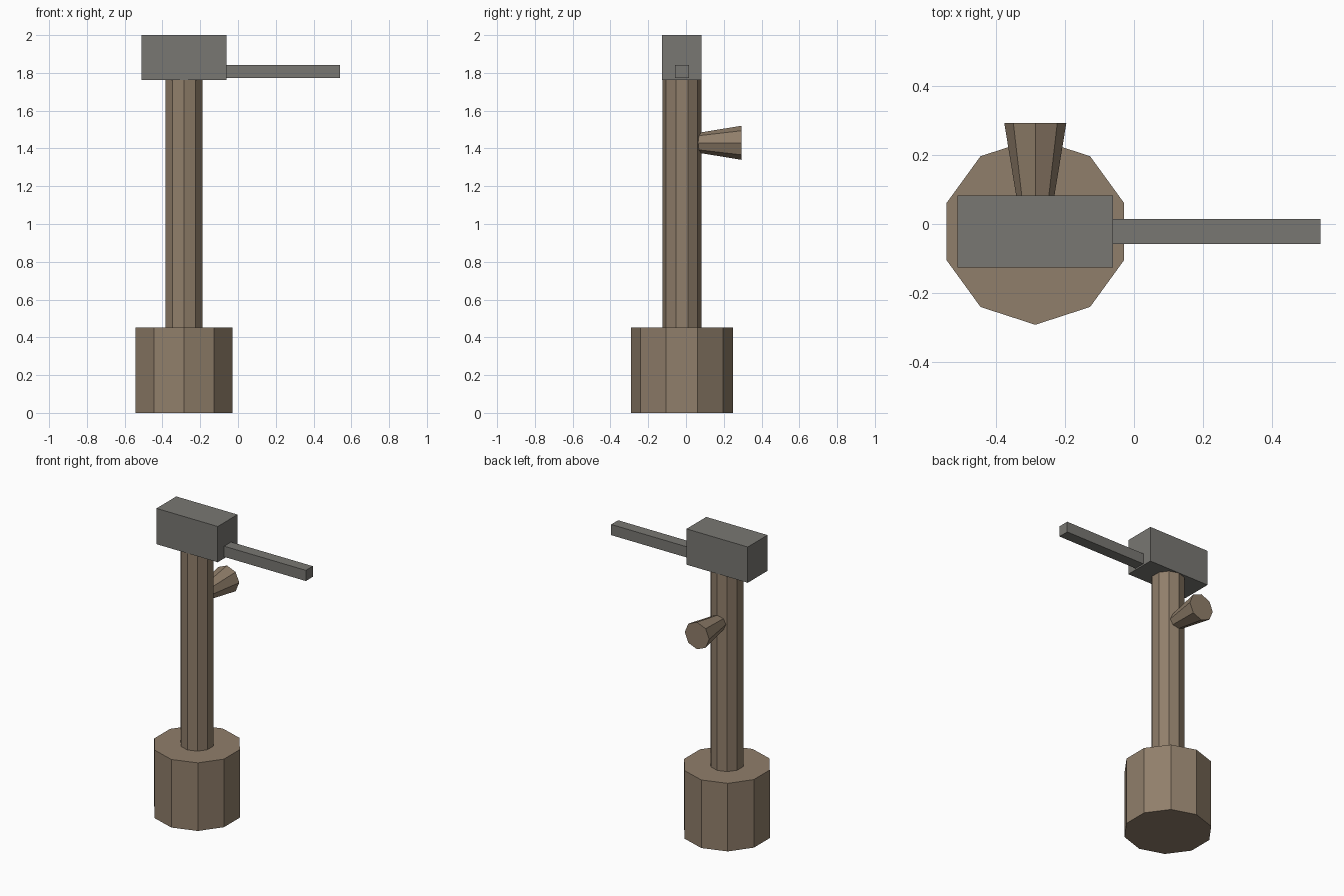
import bpy, bmesh
from math import radians
from mathutils import Matrix, Vector

if "Cube" in bpy.data.objects:
    bpy.data.objects.remove(bpy.data.objects["Cube"])


def material(name, color):
    m = bpy.data.materials.new(name)
    m.diffuse_color = color
    m.use_nodes = True
    m.node_tree.nodes["Principled BSDF"].inputs["Base Color"].default_value = m.diffuse_color
    return m


WOOD = material("wood", (0.28, 0.21, 0.145, 1))
STONE = material("dark_grey", (0.19, 0.185, 0.17, 1))


def finish(name, bm, mat):
    bmesh.ops.recalc_face_normals(bm, faces=bm.faces)
    me = bpy.data.meshes.new(name)
    bm.to_mesh(me)
    bm.free()
    me.materials.append(mat)
    ob = bpy.data.objects.new(name, me)
    bpy.context.collection.objects.link(ob)


def box(name, lo, hi, mat):
    lo, hi = Vector(lo), Vector(hi)
    bm = bmesh.new()
    bmesh.ops.create_cube(bm, size=1, matrix=Matrix.Translation((lo + hi) / 2)
                          @ Matrix.Diagonal((*(hi - lo), 1)))
    finish(name, bm, mat)


def prism(name, sides, r1, r2, start, length, mat, tilt=0):
    # starts at one end and runs along local z, tilted about x
    bm = bmesh.new()
    mtx = (Matrix.Translation(start) @ Matrix.Rotation(radians(tilt), 4, 'X')
           @ Matrix.Translation((0, 0, length / 2)))
    bmesh.ops.create_cone(bm, cap_ends=True, segments=sides, radius1=r1,
                          radius2=r2, depth=length, matrix=mtx)
    finish(name, bm, mat)


CX, CY = -0.286, -0.022

# Ten-sided base and post
prism("base", 10, 0.27, 0.27, (CX, CY, 0), 0.453, WOOD)
prism("post", 10, 0.103, 0.103, (CX, CY, 0.453), 1.309, WOOD)

# Flared side stub pointing to the back
prism("side_stub", 8, 0.042, 0.09, (CX, 0.0, 1.43), 0.293, WOOD, tilt=-90)

# Head block and long barrel
box("head_block", (-0.512, -0.126, 1.762), (-0.061, 0.082, 2.0), STONE)
box("barrel", (-0.061, -0.058, 1.772), (0.54, 0.015, 1.843), STONE)
